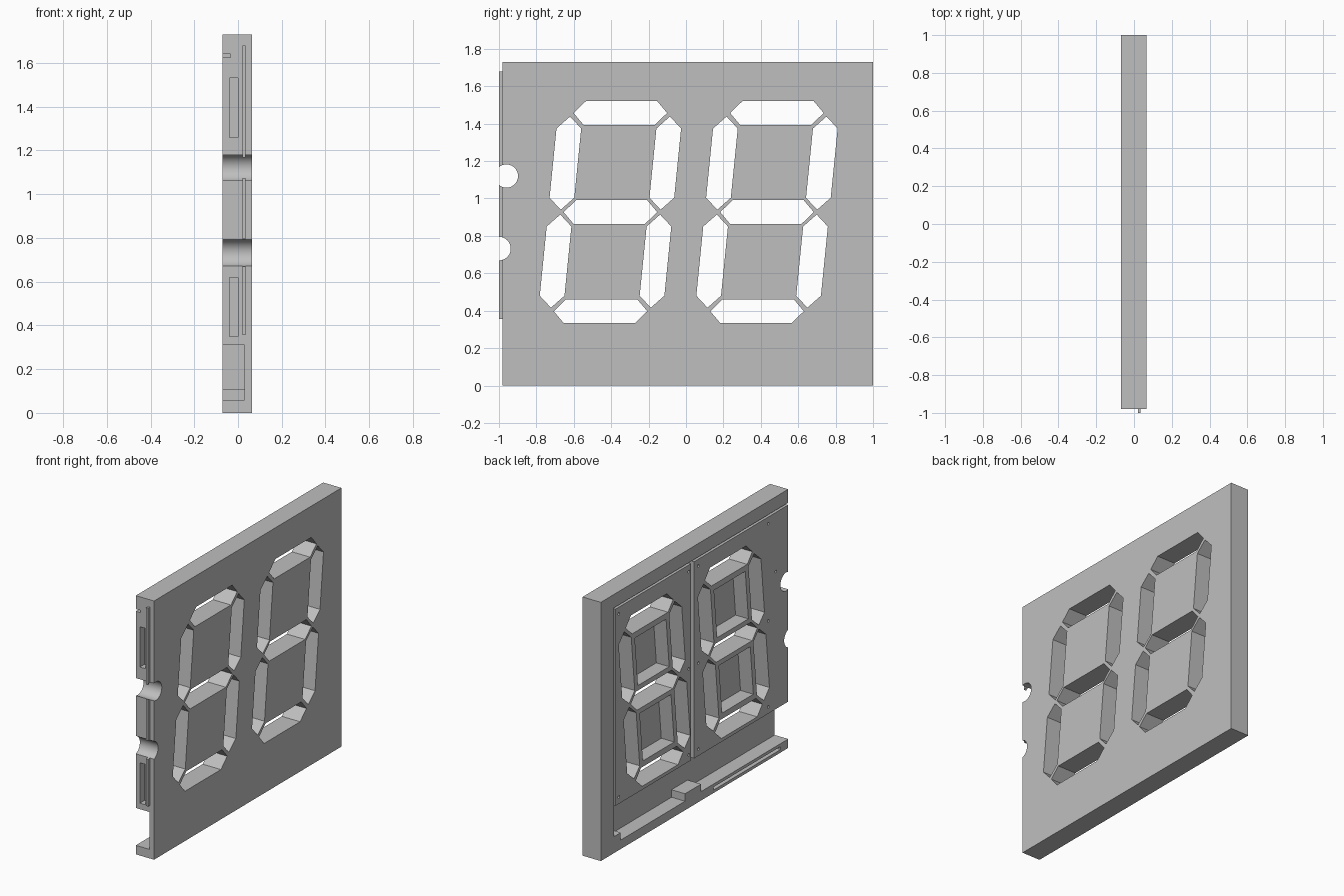
import bpy
import bmesh
import math

cube = bpy.data.objects.get("Cube")
if cube:
    bpy.data.objects.remove(cube, do_unlink=True)

BACK, FRONT = -0.07, 0.065
OUT = -0.2          # cutters start well outside the back face

grey = bpy.data.materials.new("plain grey")
grey.use_nodes = True
grey.diffuse_color = (0.52, 0.52, 0.52, 1)
grey.node_tree.nodes["Principled BSDF"].inputs["Base Color"].default_value = (0.52, 0.52, 0.52, 1)


def make(name, prisms):
    """One object from prisms: (outline in y and z, x from, x to)."""
    bm = bmesh.new()
    for outline, x0, x1 in prisms:
        face = bm.faces.new([bm.verts.new((x0, y, z)) for y, z in outline])
        ext = bmesh.ops.extrude_face_region(bm, geom=[face])["geom"]
        verts = [v for v in ext if isinstance(v, bmesh.types.BMVert)]
        bmesh.ops.translate(bm, vec=(x1 - x0, 0, 0), verts=verts)
    bmesh.ops.recalc_face_normals(bm, faces=bm.faces)
    mesh = bpy.data.meshes.new(name)
    bm.to_mesh(mesh)
    bm.free()
    mesh.materials.append(grey)
    obj = bpy.data.objects.new(name, mesh)
    bpy.context.collection.objects.link(obj)
    return obj


def rect(y0, y1, z0, z1):
    return [(y0, z0), (y1, z0), (y1, z1), (y0, z1)]


def circle(y, z, r, n):
    return [(y + r * math.cos(math.tau * i / n), z + r * math.sin(math.tau * i / n)) for i in range(n)]


def cut(target, prisms):
    cutter = make("cutter", prisms)
    cutter.hide_render = True
    mod = target.modifiers.new("cut", "BOOLEAN")
    mod.operation = "DIFFERENCE"
    mod.solver = "EXACT"
    mod.object = cutter
    bpy.context.view_layer.objects.active = target
    bpy.ops.object.modifier_apply(modifier=mod.name)
    bpy.data.objects.remove(cutter, do_unlink=True)


# Slanted seven-segment digits
MID = 0.927


def slant(centre, points):
    return [(centre + y + 0.1 * (z - MID), z) for y, z in points]


def bar(z):
    h = 0.064
    return [(-0.25, z), (-0.19, z - h), (0.19, z - h), (0.25, z), (0.19, z + h), (-0.19, z + h)]


def post(y, z):
    w, tip, shoulder = 0.066, 0.249, 0.185
    return [(y, z - tip), (y + w, z - shoulder), (y + w, z + shoulder),
            (y, z + tip), (y - w, z + shoulder), (y - w, z - shoulder)]


segments, pockets = [], []
for centre in (-0.404, 0.433):
    shapes = [bar(MID + k * 0.53) for k in (-1, 0, 1)]
    for k in (-1, 1):
        z = MID + k * 0.262
        shapes += [post(s * 0.267, z) for s in (-1, 1)]
        pockets.append((slant(centre, rect(-0.165, 0.165, z - 0.165, z + 0.165)), OUT, 0.025))
    segments += [(slant(centre, s), OUT, 0.2) for s in shapes]

# Main panel with digit openings and hollow digit centres
panel = make("display_panel", [(rect(-0.98, 1.0, 0, 1.73), BACK, FRONT)])
cut(panel, segments)
cut(panel, pockets)

# Lower wiring channel with a raised block and corner step on its ledge
channel = [(-1.2, 0.06), (-0.06, 0.06), (-0.06, 0.11), (0.11, 0.11), (0.11, 0.06),
           (0.79, 0.06), (0.79, 0.11), (0.86, 0.11), (0.86, 0.31), (-1.2, 0.31)]
cut(panel, [(channel, OUT, 0.03)])

# Grooves around the two back plates
cut(panel, [(rect(-1.2, 0.86, 1.625, 1.64), OUT, -0.035)])
cut(panel, [(rect(y, y + w, 0.3, 1.632), OUT, -0.035) for y, w in ((0.845, 0.0149), (0.015, 0.03))])

# Side edge pockets and ledge slot
cut(panel, [(rect(-1.2, -0.93, z, z + 0.27), -0.04, 0.0) for z in (0.35, 1.26)])
cut(panel, [(rect(-0.9, -0.19, 0.02, 0.04), OUT, -0.03)])

# Screw holes in the back plates
holes = [(y, z) for y in (-0.77, -0.03, 0.07, 0.81) for z in (0.355, 0.93, 1.58)]
holes = [h for h in holes if h != (0.81, 0.93)] + [(-0.85, 1.23)]
cut(panel, [(circle(y, z, 0.009, 12), OUT, -0.03) for y, z in holes])

# Joining tongue on the side edge, and round notches through both
tongue = make("joining_tongue", [(rect(-1.0, -0.975, 0.355, 1.68), 0.02, 0.035)])
notches = [(circle(-0.96, 1.12, 0.062, 48), OUT, 0.2), (circle(-1.0, 0.732, 0.063, 48), OUT, 0.2)]
for part in (panel, tongue):
    cut(part, notches)
    bpy.ops.object.select_all(action="DESELECT")
    part.select_set(True)
    bpy.context.view_layer.objects.active = part
    bpy.ops.object.shade_smooth_by_angle(angle=math.radians(20))
